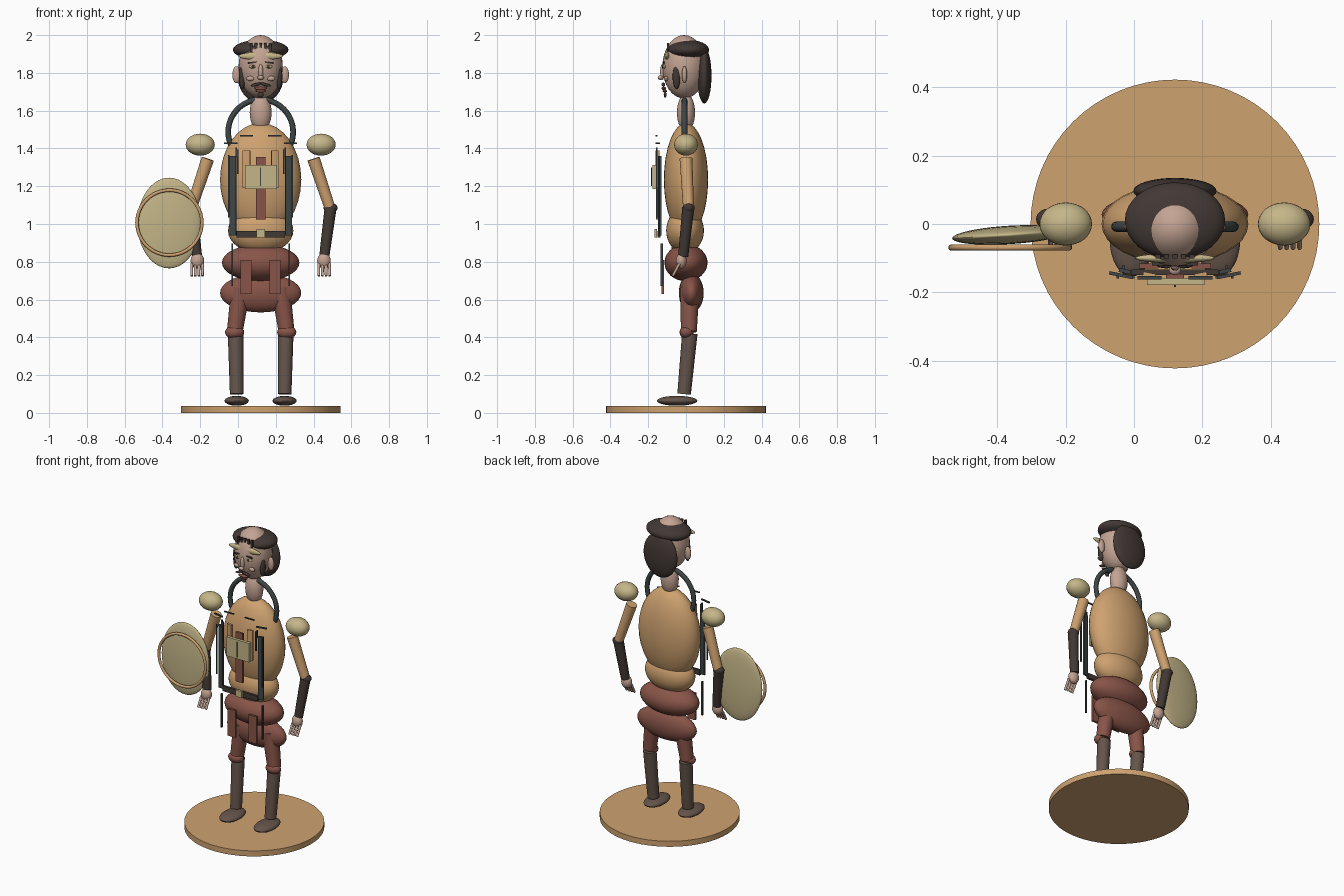
import bpy, math
from mathutils import Vector

CX = 0.12  # figure's own centre line


def mat(name, r, g, b):
    m = bpy.data.materials.new(name)
    m.diffuse_color = (r, g, b, 1)
    return m


ORANGE = mat("tan_cloth", 0.62, 0.36, 0.16)
GOLD = mat("pale_gold", 0.56, 0.47, 0.25)
RED = mat("red_brown", 0.25, 0.09, 0.065)
BROWN = mat("boot_brown", 0.13, 0.09, 0.07)
DARK = mat("dark_brown", 0.055, 0.04, 0.035)
SLATE = mat("slate", 0.05, 0.06, 0.06)
SKIN = mat("skin", 0.55, 0.37, 0.29)


def finish(name, m, smooth=True):
    o = bpy.context.object
    o.name = name
    o.data.materials.append(m)
    bpy.ops.object.transform_apply(location=False, rotation=False, scale=True)
    if smooth:
        bpy.ops.object.shade_smooth_by_angle(angle=math.radians(40))
    return o


def ball(name, c, s, m, rot=(0, 0, 0), seg=32):
    bpy.ops.mesh.primitive_uv_sphere_add(segments=seg, ring_count=seg // 2, location=c, rotation=rot)
    bpy.context.object.scale = s
    return finish(name, m)


def box(name, c, s, m, rot=(0, 0, 0)):
    bpy.ops.mesh.primitive_cube_add(size=1, location=c, rotation=rot)
    bpy.context.object.scale = s
    return finish(name, m, False)


def limb(name, a, b, r1, r2, m, seg=24):
    a, b = Vector(a), Vector(b)
    d = b - a
    bpy.ops.mesh.primitive_cone_add(vertices=seg, radius1=r1, radius2=r2, depth=d.length,
                                    location=(a + b) / 2, rotation=d.to_track_quat('Z', 'Y').to_euler())
    return finish(name, m)


def ring(name, c, R, r, m):
    bpy.ops.mesh.primitive_torus_add(major_radius=R, minor_radius=r, major_segments=48, minor_segments=12,
                                     location=c, rotation=(math.pi / 2, 0, 0))
    return finish(name, m)


# Base and torso
limb("base", (CX, 0, 0), (CX, 0, 0.037), 0.423, 0.423, ORANGE, 64)
ball("chest", (CX, 0, 1.235), (0.215, 0.117, 0.30), ORANGE)
ball("waist", (CX, -0.005, 0.965), (0.173, 0.1, 0.12), ORANGE)
ball("hips", (CX, 0, 0.795), (0.205, 0.114, 0.098), RED)
ball("lower_trousers", (CX, 0.028, 0.635), (0.215, 0.066, 0.103), RED)
ball("neck", (CX, 0, 1.59), (0.058, 0.048, 0.1), SKIN)
ring("collar_ring", (CX, -0.008, 1.487), 0.172, 0.015, SLATE)

# Head and hair
ball("head", (CX, -0.01, 1.832), (0.117, 0.115, 0.168), SKIN)
ball("hair_cap", (CX, 0.01, 1.922), (0.147, 0.112, 0.053), DARK)
ball("back_hair", (CX, 0.097, 1.785), (0.122, 0.038, 0.147), DARK)
ball("headband_plate", (CX, -0.1, 1.889), (0.118, 0.014, 0.021), GOLD)
for i in range(5):
    box("forelock", (CX - 0.05 + i * 0.025, -0.095, 1.935), (0.014, 0.012, 0.048), DARK)

# Face
ball("nose_bridge", (CX, -0.125, 1.805), (0.013, 0.012, 0.042), SKIN, seg=16)
ball("nose_tip", (CX, -0.135, 1.775), (0.018, 0.015, 0.012), SKIN, seg=16)
ball("upper_lip", (CX, -0.118, 1.718), (0.035, 0.012, 0.009), RED, seg=16)
ball("lower_lip", (CX, -0.112, 1.704), (0.028, 0.012, 0.008), RED, seg=16)
ball("chin_tuft", (CX, -0.11, 1.684), (0.016, 0.008, 0.014), DARK, seg=16)

# Mirrored parts: s is the side of the centre line
for s in (-1, 1):
    def X(d):
        return CX + s * d

    # Head sides and face features
    ball("ear", (X(0.128), -0.008, 1.79), (0.022, 0.014, 0.045), SKIN, seg=20)
    ball("sideburn", (X(0.098), -0.05, 1.78), (0.017, 0.021, 0.066), DARK, seg=20)
    ball("eye_white", (X(0.04), -0.112, 1.833), (0.022, 0.012, 0.01), GOLD, seg=16)
    ball("pupil", (X(0.04), -0.122, 1.833), (0.008, 0.006, 0.008), DARK, seg=12)
    box("eyebrow", (X(0.042), -0.117, 1.855), (0.05, 0.008, 0.009), DARK, (0, s * 0.12, 0))
    ball("cheek", (X(0.055), -0.105, 1.77), (0.022, 0.011, 0.013), SKIN, seg=16)
    ball("moustache", (X(0.025), -0.12, 1.738), (0.03, 0.01, 0.008), DARK, (0, s * 0.25, 0), 16)

    # Arm
    ball("shoulder_pad", (X(0.32), 0, 1.42), (0.077, 0.063, 0.058), GOLD)
    limb("upper_arm", (X(0.28), 0, 1.345), (X(0.365), 0.013, 1.09), 0.034, 0.029, ORANGE)
    ball("elbow", (X(0.37), 0.014, 1.085), (0.037, 0.031, 0.027), DARK, seg=20)
    limb("forearm", (X(0.37), 0.012, 1.085), (X(0.337), -0.015, 0.83), 0.032, 0.027, DARK)
    ball("hand", (X(0.335), -0.025, 0.805), (0.036, 0.028, 0.042), SKIN, seg=20)
    for i in range(4):
        fx = X(0.308 + i * 0.019)
        limb("finger", (fx, -0.035, 0.79), (fx, -0.07, 0.725), 0.008, 0.007, SKIN, 10)

    # Leg
    limb("thigh", (X(0.137), 0.015, 0.43), (X(0.105), 0.02, 0.66), 0.042, 0.052, RED)
    ball("knee", (X(0.138), 0.003, 0.427), (0.051, 0.037, 0.035), RED, seg=20)
    limb("shin", (X(0.127), -0.01, 0.1), (X(0.133), 0.02, 0.42), 0.036, 0.041, BROWN)
    ball("boot", (X(0.127), -0.047, 0.064), (0.064, 0.107, 0.026), BROWN)

    # Chest harness, floating ahead of the body
    rz = -s * 0.2
    box("harness_side_plate", (X(0.147), -0.138, 1.15), (0.035, 0.012, 0.42), SLATE, (0, 0, -rz))
    box("harness_rod", (X(0.168), -0.155, 1.2), (0.008, 0.008, 0.33), SLATE)
    box("harness_inner_rod", (X(0.122), -0.155, 1.33), (0.007, 0.008, 0.13), SLATE)
    box("chest_strap", (X(0.075), -0.15, 1.29), (0.038, 0.014, 0.2), ORANGE, (0, 0, -rz))
    box("chest_cross_dash", (X(0.075), -0.157, 1.467), (0.07, 0.01, 0.006), SLATE)
    box("shoulder_dash", (X(0.158), -0.15, 1.427), (0.07, 0.01, 0.008), SLATE, (0, 0, -rz))
    box("short_strap_bar", (X(0.13), -0.155, 1.38), (0.008, 0.008, 0.05), SLATE)
    box("hip_tab", (X(0.077), -0.123, 0.72), (0.058, 0.014, 0.18), RED)
    box("hip_rod", (X(0.151), -0.128, 0.785), (0.009, 0.012, 0.225), SLATE)

# Central chest gear and belt
box("centre_strap", (CX, -0.153, 1.19), (0.052, 0.014, 0.33), RED)
box("chest_pouch", (CX + 0.002, -0.168, 1.25), (0.168, 0.02, 0.127), GOLD)
box("pouch_seam", (CX, -0.182, 1.25), (0.006, 0.006, 0.1), SLATE)
box("belt", (CX, -0.142, 0.945), (0.255, 0.016, 0.034), DARK)
box("belt_buckle", (CX, -0.16, 0.95), (0.045, 0.014, 0.045), GOLD)

# Shield
ball("shield", (-0.365, -0.032, 1.005), (0.168, 0.027, 0.24), GOLD, (0, 0, 0.06), 40)
ring("shield_rim", (-0.363, -0.069, 1.007), 0.172, 0.009, ORANGE)
